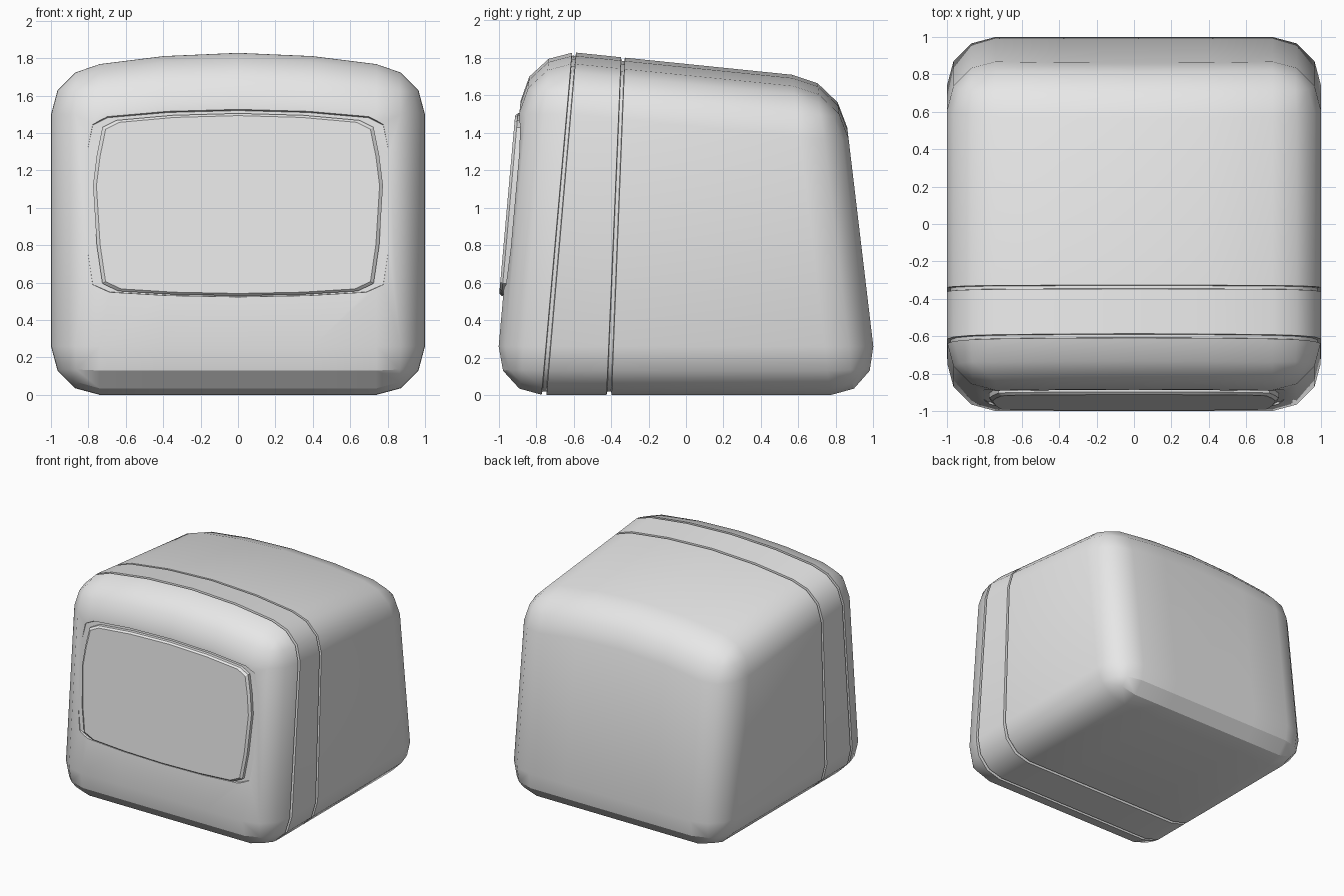
import bpy, bmesh
from mathutils import Vector

if "Cube" in bpy.data.objects:
    bpy.data.objects.remove(bpy.data.objects["Cube"])

R = 0.26            # corner radius
EDGE = 1 - R        # where the flat part of each side ends

grey = bpy.data.materials.new("plain_grey")
grey.use_nodes = True
grey.diffuse_color = (0.8, 0.8, 0.8, 1)
grey.node_tree.nodes["Principled BSDF"].inputs["Base Color"].default_value = (0.8, 0.8, 0.8, 1)


def front_y(z):
    return -1 + 0.089 * (z - R)


def back_y(z):
    return 1 - 0.119 * (z - R)


def add_object(name, bm):
    bmesh.ops.recalc_face_normals(bm, faces=bm.faces)
    mesh = bpy.data.meshes.new(name)
    bm.to_mesh(mesh)
    bm.free()
    mesh.materials.append(grey)
    obj = bpy.data.objects.new(name, mesh)
    bpy.context.collection.objects.link(obj)
    return obj


def shade(obj, angle=0.53):
    bpy.ops.object.select_all(action='DESELECT')
    obj.select_set(True)
    bpy.context.view_layer.objects.active = obj
    bpy.ops.object.shade_smooth_by_angle(angle=angle)


def cut(bm, co, no):
    bmesh.ops.bisect_plane(bm, geom=bm.verts[:] + bm.edges[:] + bm.faces[:],
                           plane_co=co, plane_no=no)


def layered_plate(name, layers):
    """Solid from outlines (x, z), each at a depth from the sloping front."""
    bm = bmesh.new()
    rings = [[bm.verts.new((x, front_y(z) + d, z)) for x, z in pts] for pts, d in layers]
    for a, b in zip(rings, rings[1:]):
        for i in range(len(a)):
            j = (i + 1) % len(a)
            bm.faces.new((a[i], a[j], b[j], b[i]))
    bm.faces.new(rings[0])
    bm.faces.new(rings[-1])
    return add_object(name, bm)


# Housing: rounded box with two grooves running round it
bm = bmesh.new()
bmesh.ops.create_cube(bm, size=2)
for v in bm.verts:
    v.co.z = 1.8 if v.co.z > 0 else 0
bmesh.ops.bevel(bm, geom=bm.edges[:], offset=R, segments=3, profile=0.5,
                affect='EDGES', clamp_overlap=True)
for x in (-0.4, 0, 0.4):
    cut(bm, (x, 0, 0), (1, 0, 0))
for g in (-0.735, -0.40):
    for d in (-0.013, -0.01, 0.01, 0.013):
        cut(bm, (0, g + d, 0), (0, 1, 0))
    for v in bm.verts:
        if abs(v.co.y - g) < 0.0115:
            v.co.x *= 0.98
            v.co.z = 0.9 + (v.co.z - 0.9) * 0.98

# Arch the top, slope it to the back and lean the front and back walls
for v in bm.verts:
    x, y, z = v.co
    arch = 0.03 - 0.11 * min(abs(x), 0.8) ** 2
    slope = -0.081 * (max(y, -EDGE) + EDGE)
    z += (arch + slope) * min(max((z - R) / (1.8 - 2 * R), 0), 1)
    t = min(max((y + EDGE) / (2 * EDGE), 0), 1)
    v.co.y = y + (1 - t) * (front_y(z) + 1) + t * (back_y(z) - 1)
    v.co.z = z
housing = add_object("housing", bm)

# Screen outline: right half, mirrored to the left
half = [(0, 0.53), (0.35, 0.537), (0.64, 0.555), (0.725, 0.595), (0.755, 0.8),
        (0.775, 1.12), (0.755, 1.28), (0.725, 1.43), (0.65, 1.468), (0.35, 1.495), (0, 1.505)]
outline = half + [(-x, z) for x, z in half[-2:0:-1]]


def grow(side, top, bottom):
    """Outline widened at the sides, top and bottom."""
    return [(x * (1 + side / 0.775),
             z + ((z - 1.02) / 0.485 * (top if z > 1.02 else bottom))) for x, z in outline]


# Shallow recess in the front
recess = layered_plate("recess_cutter", [(grow(0.055, 0.015, 0.005), 0.018),
                                         (grow(0.065, 0.05, 0.012), -0.08)])
recess.hide_render = True
mod = housing.modifiers.new("recess", 'BOOLEAN')
mod.object = recess
mod.solver = 'EXACT'
bpy.context.view_layer.objects.active = housing
bpy.ops.object.modifier_apply(modifier=mod.name)
bpy.data.objects.remove(recess)
shade(housing)

# Raised screen with a chamfered rim
screen = layered_plate("screen", [(outline, 0.03), (outline, -0.008),
                                  (grow(-0.018, -0.012, -0.012), -0.022)])
shade(screen, 0.4)
